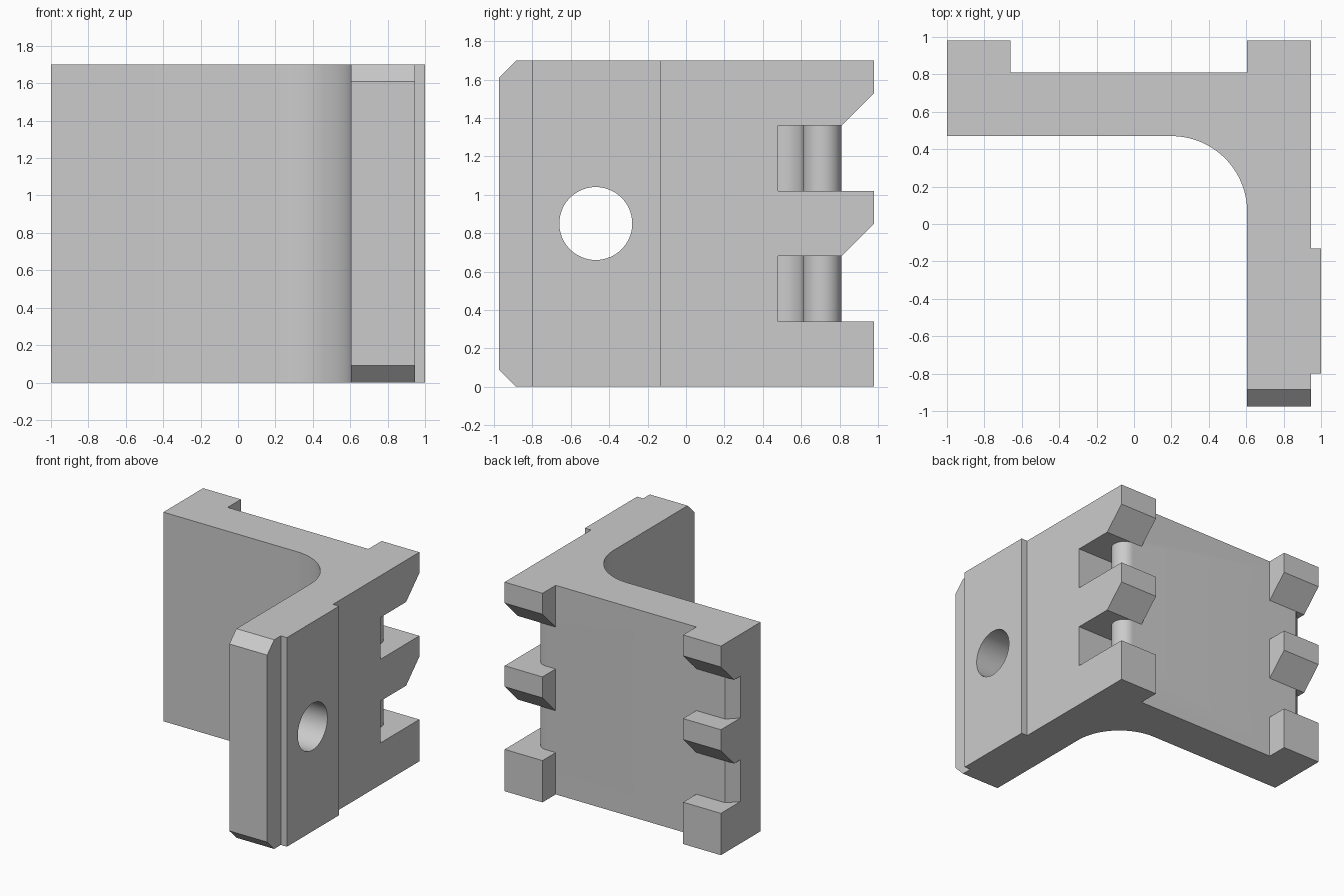
import bpy, bmesh, math
from mathutils import Vector

if "Cube" in bpy.data.objects:
    bpy.data.objects.remove(bpy.data.objects["Cube"], do_unlink=True)

grey = bpy.data.materials.new("light grey")
grey.use_nodes = True
grey.diffuse_color = (0.6, 0.6, 0.6, 1)
grey.node_tree.nodes["Principled BSDF"].inputs["Base Color"].default_value = (0.6, 0.6, 0.6, 1)

HEIGHT = 1.7
SLOT_STARTS = (0.34, 1.02)
SLOT = 0.34


def prism(name, outline, axis, start, end):
    """Extrude a 2D outline: axis z takes (x, y), axis x takes (y, z)."""
    def place(p, t):
        return (p[0], p[1], t) if axis == "z" else (t, p[0], p[1])
    bm = bmesh.new()
    face = bm.faces.new([bm.verts.new(place(p, start)) for p in outline])
    grown = bmesh.ops.extrude_face_region(bm, geom=[face])["geom"]
    step = Vector(place((0, 0), end - start))
    bmesh.ops.translate(bm, vec=step, verts=[v for v in grown if isinstance(v, bmesh.types.BMVert)])
    bmesh.ops.recalc_face_normals(bm, faces=bm.faces)
    mesh = bpy.data.meshes.new(name)
    bm.to_mesh(mesh)
    bm.free()
    mesh.materials.append(grey)
    obj = bpy.data.objects.new(name, mesh)
    bpy.context.collection.objects.link(obj)
    return obj


def arc(cx, cy, r, a0, a1, steps=20):
    angles = [math.radians(a0 + (a1 - a0) * i / steps) for i in range(steps + 1)]
    return [(cx + r * math.cos(a), cy + r * math.sin(a)) for a in angles]


def cut(target, cutter):
    mod = target.modifiers.new(cutter.name, "BOOLEAN")
    mod.operation = "DIFFERENCE"
    mod.solver = "EXACT"
    mod.object = cutter
    bpy.context.view_layer.objects.active = target
    bpy.ops.object.modifier_apply(modifier=mod.name)
    bpy.data.objects.remove(cutter, do_unlink=True)


# L-shaped bracket with a rounded inner corner and a raised outer pad
outline = [(-1, 0.81), (-1, 0.47)] + arc(0.2, 0.065, 0.405, 90, 0, 32) + [
    (0.605, -0.975), (0.945, -0.975), (0.945, -0.8), (1, -0.8),
    (1, -0.13), (0.945, -0.13), (0.945, 0.81)]
bracket = prism("bracket", outline, "z", 0, HEIGHT)

# Round hole through the arm
cut(bracket, prism("hole_cutter", arc(-0.47, 0.85, 0.19, 0, 354, 59), "x", 0.4, 1.2))

# Sloped top and bottom of the arm tip
for z, inward in ((0, 1), (HEIGHT, -1)):
    wedge = [(-1.075, z + inward * 0.19), (-0.785, z - inward * 0.1), (-1.075, z - inward * 0.1)]
    cut(bracket, prism("tip_cutter", wedge, "x", 0.4, 1.2))

# Pockets around a rounded finger, and bevelled corners at the far end
pocket = ([(1.1, 0.48), (1.1, 0.9), (0.69, 0.9)] + arc(0.69, 0.71, 0.1, 90, -90)
          + arc(0.4, 0.48, 0.13, 90, 180))
corner = [(-1.1, 0.63), (-0.82, 0.91), (-1.1, 0.91)]
for z in SLOT_STARTS:
    cut(bracket, prism("pocket_cutter", pocket, "z", z, z + SLOT))
    cut(bracket, prism("corner_cutter", corner, "z", z, z + SLOT))

bpy.ops.object.select_all(action="DESELECT")
bracket.select_set(True)
bpy.context.view_layer.objects.active = bracket
bpy.ops.object.shade_smooth_by_angle(angle=math.radians(30))

# Two columns of hooks on the back
foot = [(0.81, 0), (0.98, 0), (0.98, SLOT), (0.81, SLOT)]
for side, x0, x1 in (("left", 0.605, 0.945), ("right", -1, -0.66)):
    prism(side + "_foot_block", foot, "x", x0, x1)
    for label, z in zip(("middle", "top"), SLOT_STARTS):
        base = z + SLOT
        hook = [(0.81, base), (0.98, base + 0.17), (0.98, base + SLOT), (0.81, base + SLOT)]
        prism(side + "_" + label + "_hook", hook, "x", x0, x1)
